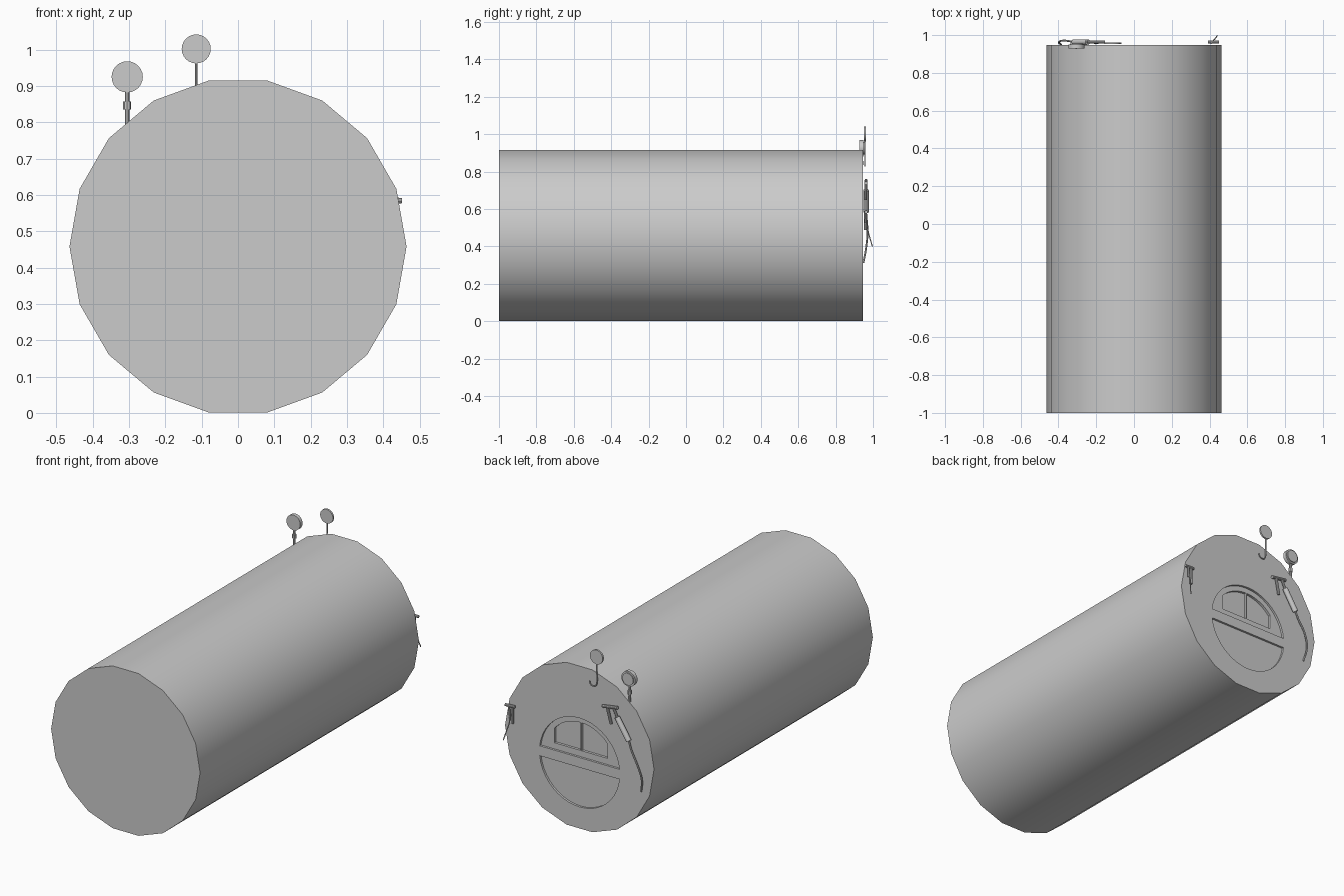
import bpy, bmesh, math
from mathutils import Vector

if "Cube" in bpy.data.objects:
    bpy.data.objects.remove(bpy.data.objects["Cube"])

R, CZ, BACK = 0.464, 0.458, 0.947


def smooth(ob):
    bpy.ops.object.select_all(action='DESELECT')
    ob.select_set(True)
    bpy.context.view_layer.objects.active = ob
    bpy.ops.object.shade_smooth_by_angle(angle=math.radians(35))
    return ob


def rod(name, a, b, r, sides=10):
    a, b = Vector(a), Vector(b)
    bpy.ops.mesh.primitive_cylinder_add(vertices=sides, radius=r, depth=(b - a).length,
                                        location=(a + b) / 2)
    ob = bpy.context.object
    ob.name = name
    ob.rotation_euler = (b - a).to_track_quat('Z', 'Y').to_euler()
    return smooth(ob)


def cable(name, pts, r, smooth_path=True):
    cu = bpy.data.curves.new(name, 'CURVE')
    cu.dimensions = '3D'
    cu.bevel_depth, cu.bevel_resolution, cu.use_fill_caps = r, 2, True
    cu.resolution_u = 6
    sp = cu.splines.new('BEZIER')
    sp.bezier_points.add(len(pts) - 1)
    for p, co in zip(sp.bezier_points, pts):
        p.co = co
        p.handle_left_type = p.handle_right_type = 'AUTO' if smooth_path else 'VECTOR'
    ob = bpy.data.objects.new(name, cu)
    bpy.context.collection.objects.link(ob)
    bpy.ops.object.select_all(action='DESELECT')
    ob.select_set(True)
    bpy.context.view_layer.objects.active = ob
    bpy.ops.object.convert(target='MESH')
    return smooth(bpy.context.object)


def prism(name, outline, y0, y1):
    bm = bmesh.new()
    f = bm.faces.new([bm.verts.new((x, y0, z)) for x, z in outline])
    new = bmesh.ops.extrude_face_region(bm, geom=[f])['geom']
    bmesh.ops.translate(bm, vec=(0, y1 - y0, 0),
                        verts=[g for g in new if isinstance(g, bmesh.types.BMVert)])
    bmesh.ops.recalc_face_normals(bm, faces=bm.faces)
    me = bpy.data.meshes.new(name)
    bm.to_mesh(me)
    bm.free()
    ob = bpy.data.objects.new(name, me)
    bpy.context.collection.objects.link(ob)
    return ob


def cut(target, outline, depth):
    cutter = prism("cutter", outline, BACK - depth, BACK + 0.05)
    m = target.modifiers.new("cut", 'BOOLEAN')
    m.operation, m.solver, m.object = 'DIFFERENCE', 'EXACT', cutter
    bpy.ops.object.select_all(action='DESELECT')
    target.select_set(True)
    bpy.context.view_layer.objects.active = target
    bpy.ops.object.modifier_apply(modifier="cut")
    bpy.data.objects.remove(cutter)


# main drum, 18 sides, lying along y
bm = bmesh.new()
bm.free()
body = prism("drum_body", [(R * math.cos(math.radians(20 * i)),
                            CZ + R * math.sin(math.radians(20 * i))) for i in range(18)],
             -1.0, BACK)

# split round panel recessed into the back end
PC, PR, GAP = 0.372, 0.25, 0.028
a0 = math.asin(GAP / PR)
arc = [a0 + (math.pi - 2 * a0) * i / 20 for i in range(21)]
for s in (1, -1):
    cut(body, [(PR * math.cos(a), PC + s * PR * math.sin(a)) for a in arc], 0.012)

# two-pane arched window in the upper half
WR, WX, WZ, M = 0.22, 0.165, 0.435, 0.004
for s in (1, -1):
    xs = [M + (WX - M) * i / 7 for i in range(8)]
    pane = [(s * M, WZ), (s * WX, WZ)]
    pane += [(s * x, PC + math.sqrt(WR ** 2 - x ** 2)) for x in reversed(xs)]
    cut(body, pane, 0.026)
smooth(body)

# round gauge on a collared stem
gx, gy, gz = -0.305, 0.937, 0.925
rod("gauge_dial", (gx, gy - 0.009, gz), (gx, gy + 0.012, gz), 0.043, 24)
rod("gauge_rim", (gx, gy + 0.012, gz), (gx, gy + 0.018, gz), 0.034, 24)
rod("gauge_stem", (gx, gy, 0.79), (gx, gy, 0.89), 0.007)
rod("gauge_collar", (gx, gy, 0.835), (gx, gy, 0.857), 0.011, 8)

# round disc on a hooked wire
hx, hy = -0.115, 0.957
rod("hook_disc", (hx, hy - 0.005, 1.002), (hx, hy + 0.005, 1.002), 0.04, 24)
hook = [(hx, hy, 0.97), (hx, hy, 0.91), (hx, hy, 0.858)]
hook += [(hx + 0.023 - 0.023 * math.cos(t), hy, 0.855 - 0.024 * math.sin(t))
         for t in (0.8, 1.57, 2.34, 3.1)]
cable("hook_wire", hook, 0.0035)

# nozzle on the left of the back end: cross bar, leg, body and hose
ty = 0.963
rod("nozzle_bar", (-0.155, ty, 0.738), (-0.248, ty, 0.752), 0.009)
rod("nozzle_leg", (-0.182, ty, 0.745), (-0.205, ty - 0.004, 0.65), 0.008)
rod("nozzle_neck", (-0.222, ty, 0.748), (-0.25, ty, 0.69), 0.007)
rod("nozzle_body", (-0.245, ty, 0.70), (-0.318, ty, 0.585), 0.015, 12)
cable("nozzle_hose", [(-0.318, ty, 0.587), (-0.336, ty + 0.004, 0.54), (-0.375, ty + 0.008, 0.47),
                      (-0.398, ty, 0.39), (-0.385, 0.949, 0.312)], 0.005)

# small tap on the right of the back end with its loose lever
rod("tap_bar", (0.392, 0.963, 0.586), (0.451, 0.963, 0.584), 0.008)
rod("tap_leg", (0.408, 0.96, 0.59), (0.408, 0.96, 0.488), 0.007)
rod("tap_link", (0.43, 0.963, 0.585), (0.424, 0.961, 0.525), 0.006)
cable("tap_lever", [(0.424, 0.962, 0.535), (0.42, 0.97, 0.50), (0.43, 0.982, 0.45),
                    (0.44, 0.997, 0.40)], 0.003)
